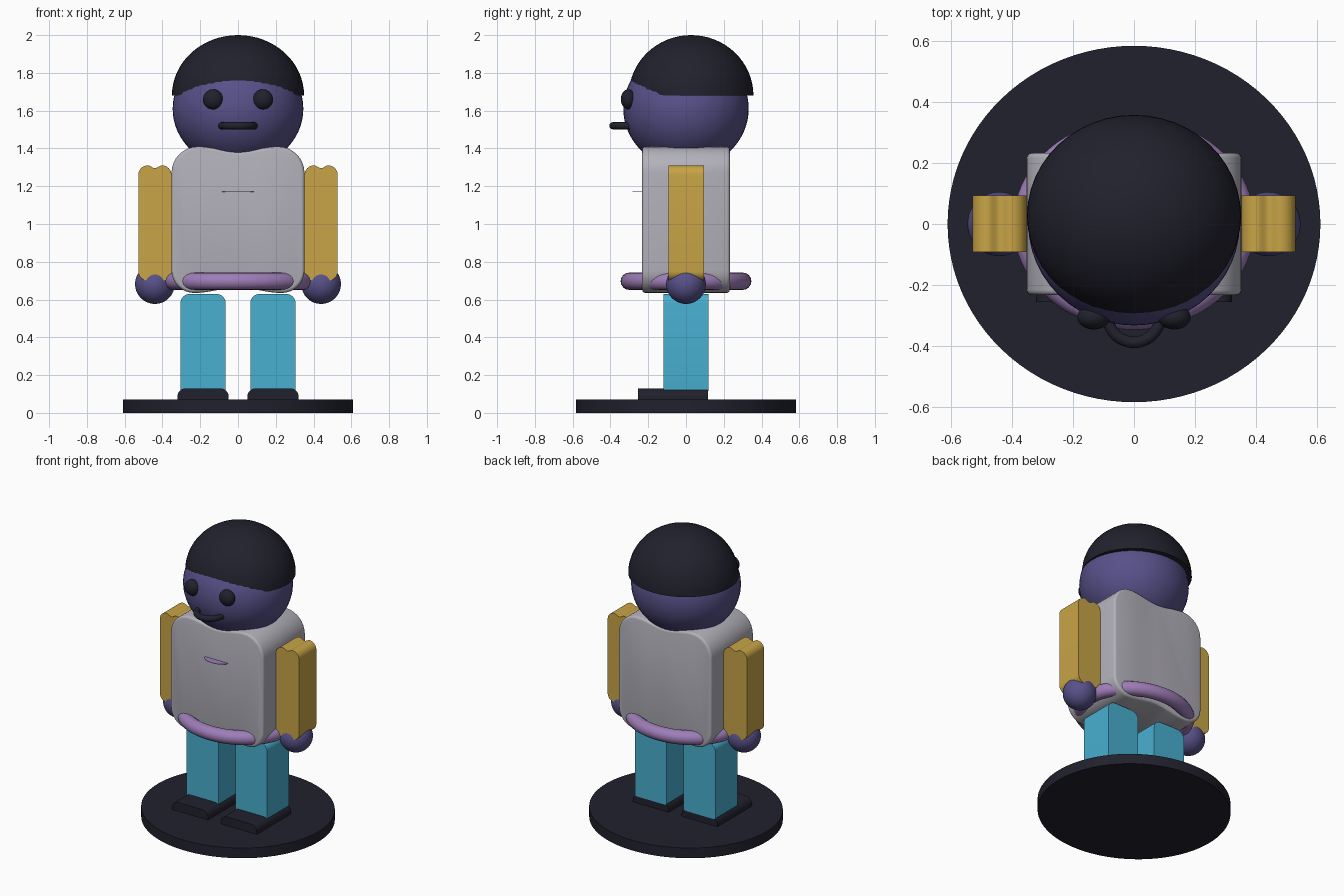
import bpy, bmesh
from math import pi, sin, cos, radians

cube = bpy.data.objects.get("Cube")
if cube:
    bpy.data.objects.remove(cube)


def material(name, rgb):
    linear = [(c / 255) ** 2.2 for c in rgb]
    m = bpy.data.materials.new(name)
    m.use_nodes = True
    m.diffuse_color = (*linear, 1)
    m.node_tree.nodes["Principled BSDF"].inputs["Base Color"].default_value = (*linear, 1)
    return m


dark = material("dark charcoal", (38, 38, 49))
skin = material("indigo", (88, 82, 136))
grey = material("light grey", (177, 175, 184))
ochre = material("ochre", (199, 163, 72))
teal = material("teal", (74, 174, 207))
lilac = material("lilac", (156, 124, 182))


def finish(name, bm, mat):
    """Turn a bmesh into a smooth shaded object with sharp edges kept."""
    bmesh.ops.recalc_face_normals(bm, faces=bm.faces)
    mesh = bpy.data.meshes.new(name)
    bm.to_mesh(mesh)
    bm.free()
    mesh.materials.append(mat)
    obj = bpy.data.objects.new(name, mesh)
    bpy.context.collection.objects.link(obj)
    bpy.ops.object.select_all(action='DESELECT')
    obj.select_set(True)
    bpy.context.view_layer.objects.active = obj
    bpy.ops.object.shade_smooth_by_angle(angle=radians(35))
    return obj


def place(bm, size, centre):
    bmesh.ops.scale(bm, vec=size, verts=bm.verts)
    bmesh.ops.translate(bm, vec=centre, verts=bm.verts)


def ball(name, mat, size, centre, dome=False):
    bm = bmesh.new()
    bmesh.ops.create_uvsphere(bm, u_segments=48, v_segments=32, radius=1)
    if dome:
        cut = bmesh.ops.bisect_plane(bm, geom=bm.verts[:] + bm.edges[:] + bm.faces[:],
                                     plane_co=(0, 0, 0), plane_no=(0, 0, -1), clear_outer=True)
        bmesh.ops.holes_fill(bm, edges=[e for e in bm.edges if e.is_boundary])
    place(bm, size, centre)
    return finish(name, bm, mat)


def disc(name, mat, size, centre):
    bm = bmesh.new()
    bmesh.ops.create_cone(bm, cap_ends=True, segments=96, radius1=1, radius2=1, depth=1)
    place(bm, size, centre)
    return finish(name, bm, mat)


def slab(name, mat, x, half, y0, y1, z0, z1, top_r, low_r, dip=0, bevel=0):
    """Extrude a rounded front profile along y; dip hollows its top and bottom."""
    points = []
    for z, side, r in ((z0, -1, low_r), (z1, 1, top_r)):
        flat = half - r
        for i in range(9):                       # first corner
            a = pi / 2 * i / 8
            points.append((-side * -(flat + r * cos(a)), z - side * r * (1 - sin(a))))
        for i in range(1, 24):                   # edge with its hollow
            t = 1 - i / 12
            points.append((side * flat * t, z - side * dip * (1 + cos(pi * t)) / 2))
        for i in range(9):                       # second corner
            a = pi / 2 * (1 - i / 8)
            points.append((-side * (flat + r * cos(a)), z - side * r * (1 - sin(a))))
    bm = bmesh.new()
    face = bm.faces.new([bm.verts.new((x + px, y0, pz)) for px, pz in points])
    out = bmesh.ops.extrude_face_region(bm, geom=[face])
    bmesh.ops.translate(bm, vec=(0, y1 - y0, 0),
                        verts=[v for v in out["geom"] if isinstance(v, bmesh.types.BMVert)])
    bmesh.ops.remove_doubles(bm, verts=bm.verts, dist=0.0003)
    if bevel:
        rim = [e for e in bm.edges if abs(e.verts[0].co.y - e.verts[1].co.y) < 0.001]
        bmesh.ops.bevel(bm, geom=rim, offset=bevel, segments=3, profile=0.5, affect='EDGES')
    return finish(name, bm, mat)


def tube(name, mat, path, radius, closed=False):
    """Sweep a round section along a level path."""
    bm = bmesh.new()
    n, rings = len(path), []
    for i, (x, y, z) in enumerate(path):
        a = path[(i - 1) % n] if closed else path[max(i - 1, 0)]
        b = path[(i + 1) % n] if closed else path[min(i + 1, n - 1)]
        dx, dy = b[0] - a[0], b[1] - a[1]
        length = (dx * dx + dy * dy) ** 0.5
        ring = []
        for k in range(16):
            t = 2 * pi * k / 16
            w = radius * cos(t) / length
            ring.append(bm.verts.new((x - dy * w, y + dx * w, z + radius * sin(t))))
        rings.append(ring)
    for i in range(n if closed else n - 1):
        r, s = rings[i], rings[(i + 1) % n]
        for k in range(16):
            bm.faces.new((r[k], r[(k + 1) % 16], s[(k + 1) % 16], s[k]))
    if not closed:
        bm.faces.new(rings[0])
        bm.faces.new(rings[-1])
    return finish(name, bm, mat)


# Stand
disc("stand", dark, (0.61, 0.583, 0.07), (0, 0, 0.035))

# Torso, belt ring and chest plate
slab("torso", grey, 0, 0.352, -0.232, 0.232, 0.635, 1.41, 0.14, 0.12, dip=0.028, bevel=0.016)
belt = [(0.35 * cos(2 * pi * i / 72), 0.3 * sin(2 * pi * i / 72), 0.697) for i in range(72)]
tube("belt", lilac, belt, 0.046, closed=True)
disc("chest_plate", lilac, (0.085, 0.05, 0.003), (0, -0.232, 1.17))

# Limbs on both sides
for side, label in ((1, "left"), (-1, "right")):
    slab(label + "_arm", ochre, side * 0.44, 0.088, -0.092, 0.094, 0.7, 1.31, 0.05, 0.05, dip=0.014)
    ball(label + "_hand", skin, (0.105, 0.105, 0.105), (side * 0.44, 0, 0.682))
    slab(label + "_leg", teal, side * 0.185, 0.12, -0.12, 0.118, 0.115, 0.63, 0.05, 0.012)
    slab(label + "_shoe", dark, side * 0.185, 0.136, -0.255, 0.117, 0.065, 0.13, 0.045, 0.005)
    ball(label + "_eye", dark, (0.053, 0.04, 0.053), (side * 0.132, -0.305, 1.66))

# Head, cap and mouth
ball("head", skin, (0.346, 0.332, 0.315), (0, 0, 1.61))
ball("cap", dark, (0.35, 0.33, 0.32), (0, 0.027, 1.68), dome=True)
arc = [pi + pi * i / 24 for i in range(25)]
tube("mouth", dark, [(0.086 * cos(a), -0.3 + 0.087 * sin(a), 1.52) for a in arc], 0.019)
